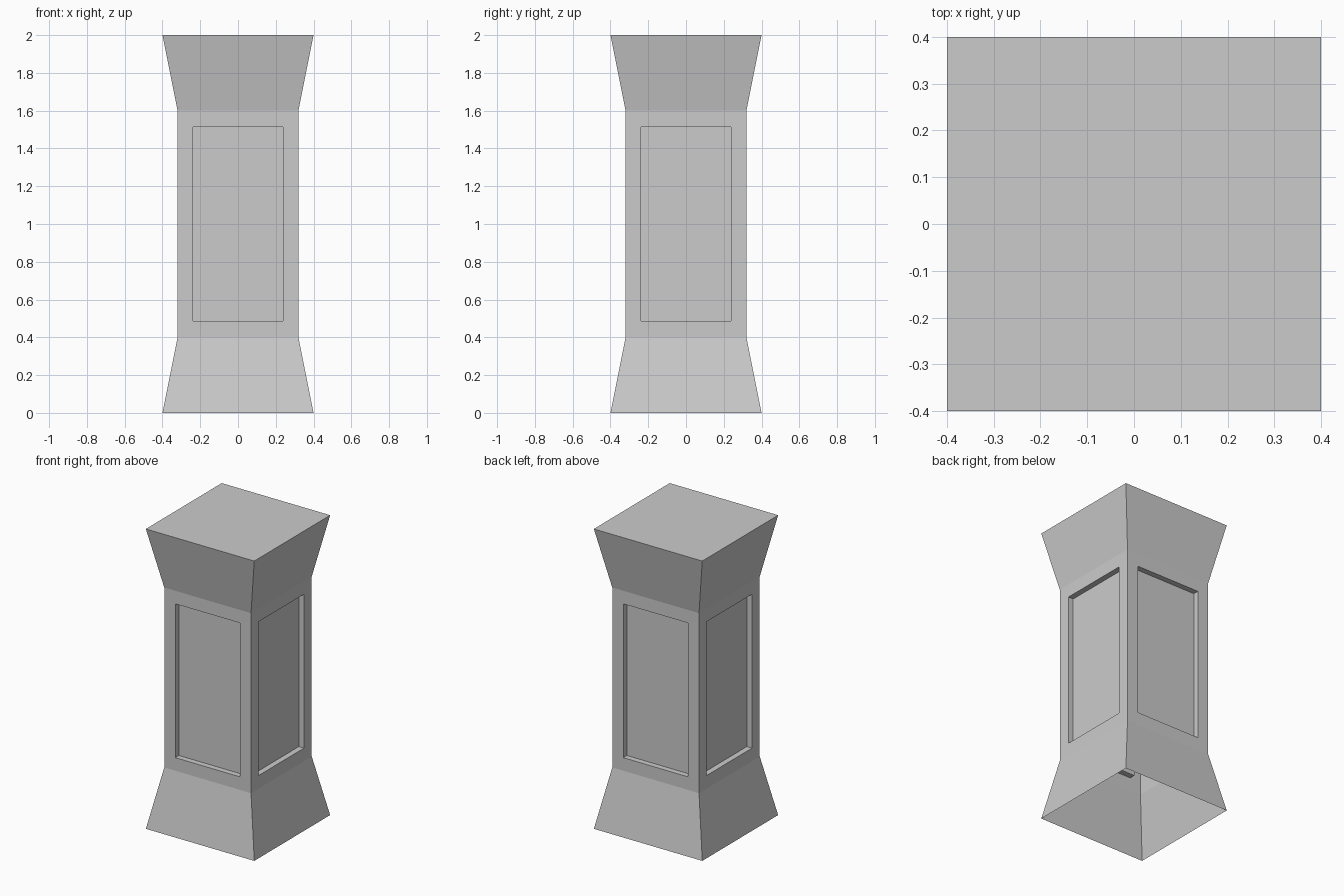
import bpy, bmesh
from mathutils import Vector, Matrix

if "Cube" in bpy.data.objects:
    bpy.data.objects.remove(bpy.data.objects["Cube"])

# Square profile of the pillar: (half width, height)
PROFILE = [(0.40, 0.0), (0.32, 0.40), (0.32, 1.60), (0.40, 2.0)]
PANEL_HALF_W, PANEL_HALF_H, DEPTH = 0.203, 0.478, 0.038

bm = bmesh.new()

# Flared base, shaft and flared cap, open underneath
rings = [[bm.verts.new((sx * w, sy * w, z)) for sx, sy in ((-1, -1), (1, -1), (1, 1), (-1, 1))]
         for w, z in PROFILE]
shaft = []
for level, (lower, upper) in enumerate(zip(rings, rings[1:])):
    for i in range(4):
        j = (i + 1) % 4
        face = bm.faces.new((lower[i], lower[j], upper[j], upper[i]))
        if level == 1:
            shaft.append(face)
bm.faces.new(rings[-1])
bm.normal_update()

# Recessed panel on each side of the shaft
bmesh.ops.inset_individual(bm, faces=shaft, thickness=0.12)
bm.normal_update()
for face in shaft:
    centre, normal = face.calc_center_median(), face.normal.copy()
    sx = PANEL_HALF_W / 0.20
    scale = Vector((1 if abs(normal.x) > 0.5 else sx, 1 if abs(normal.y) > 0.5 else sx,
                    PANEL_HALF_H / 0.48))
    bmesh.ops.scale(bm, vec=scale, space=Matrix.Translation(-centre), verts=face.verts)
    panel = bmesh.ops.extrude_discrete_faces(bm, faces=[face])["faces"][0]
    bmesh.ops.translate(bm, vec=-normal * DEPTH, verts=panel.verts)

bm.normal_update()
mesh = bpy.data.meshes.new("pillar")
bm.to_mesh(mesh)
bm.free()
pillar = bpy.data.objects.new("pillar", mesh)
bpy.context.collection.objects.link(pillar)
